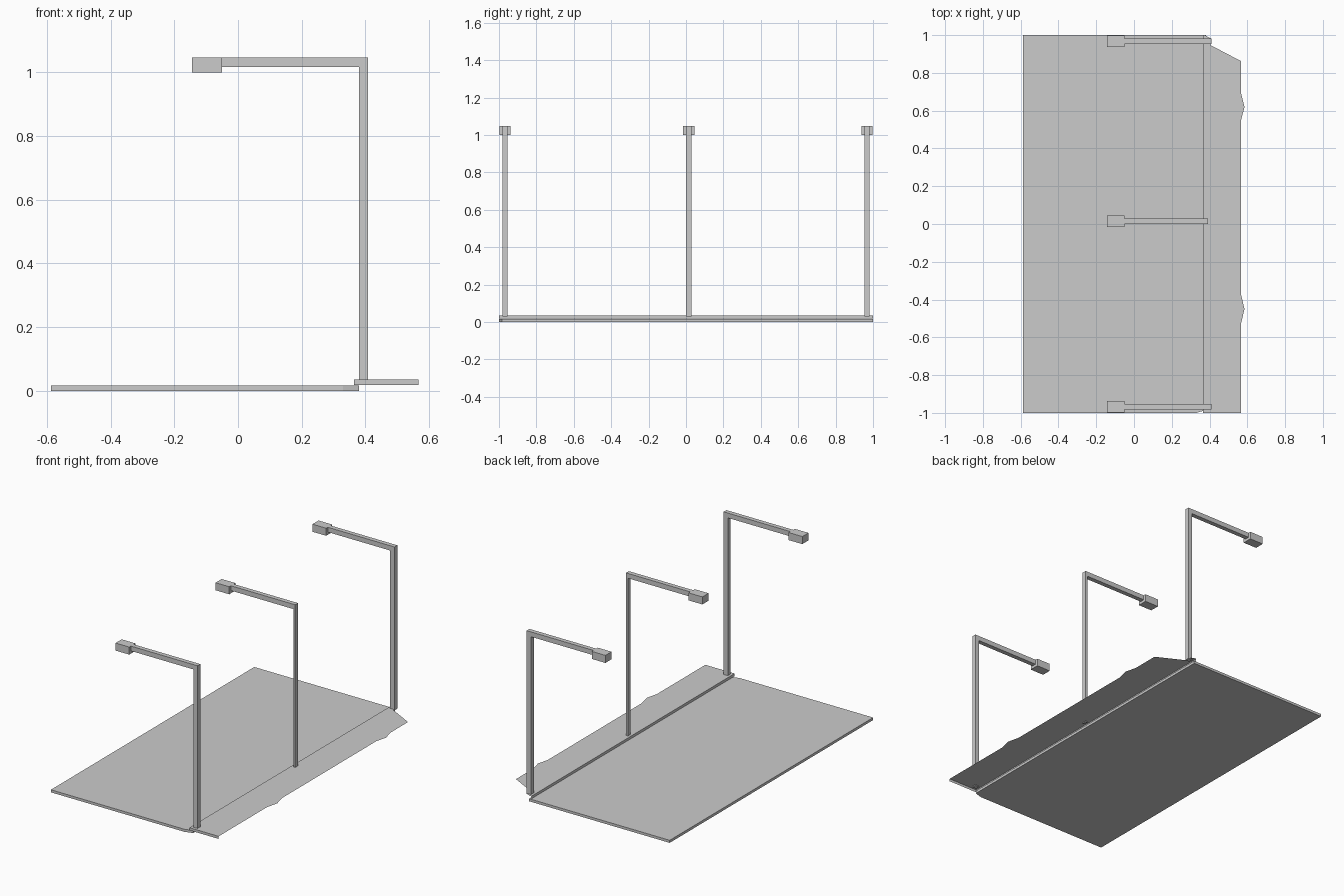
import bpy, bmesh
from mathutils import Vector

if "Cube" in bpy.data.objects:
    bpy.data.objects.remove(bpy.data.objects["Cube"])


def make_object(name, bm):
    mesh = bpy.data.meshes.new(name)
    bm.to_mesh(mesh)
    bm.free()
    obj = bpy.data.objects.new(name, mesh)
    bpy.context.collection.objects.link(obj)
    return obj


def prism(bm, points, direction):
    """Extrude a planar outline into a closed solid."""
    face = bm.faces.new([bm.verts.new(p) for p in points])
    result = bmesh.ops.extrude_face_region(bm, geom=[face], use_keep_orig=True)
    verts = [g for g in result["geom"] if isinstance(g, bmesh.types.BMVert)]
    bmesh.ops.translate(bm, verts=verts, vec=Vector(direction))
    bmesh.ops.recalc_face_normals(bm, faces=bm.faces[:])


# Road slab with a small clipped front corner
road = bmesh.new()
outline = [(-0.588, -1), (0.33, -1), (0.38, -0.985), (0.38, 1), (-0.588, 1)]
prism(road, [(x, y, 0) for x, y in outline], (0, 0, 0.016))
make_object("road", road)

# Pavement: thin top sheet with chipped outer edge, plus front and curb walls
TOP, LOW = 0.035, 0.019
edge = [(0.365, -1), (0.567, -1),
        (0.567, -0.525), (0.585, -0.45), (0.567, -0.375),
        (0.567, 0.55), (0.585, 0.62), (0.567, 0.69),
        (0.567, 0.862), (0.405, 0.947), (0.405, 0.983), (0.375, 1), (0.365, 1)]
walk = bmesh.new()
upper = [walk.verts.new((x, y, TOP)) for x, y in edge]
walk.faces.new(upper)
corner, front, back = [walk.verts.new((*edge[i], LOW)) for i in (0, 1, -1)]
walk.faces.new((corner, front, upper[1], upper[0]))
walk.faces.new((back, corner, upper[0], upper[-1]))
make_object("pavement", walk)


# Street lamp: bent square post with a box head
def street_lamp(name, y, back_x):
    post = bmesh.new()
    profile = [(0.38, 0.03), (back_x, 0.03), (back_x, 1.047),
               (-0.05, 1.047), (-0.05, 1.017), (0.38, 1.017)]
    prism(post, [(x, y - 0.014, z) for x, z in profile], (0, 0.028, 0))
    make_object(name + "_post", post)
    head = bmesh.new()
    box = [(-0.144, 1.0), (-0.05, 1.0), (-0.05, 1.047), (-0.144, 1.047)]
    prism(head, [(x, y - 0.03, z) for x, z in box], (0, 0.06, 0))
    make_object(name + "_head", head)


for name, y, back_x in (("front_lamp", -0.968, 0.409),
                        ("middle_lamp", 0.015, 0.393),
                        ("back_lamp", 0.968, 0.409)):
    street_lamp(name, y, back_x)
